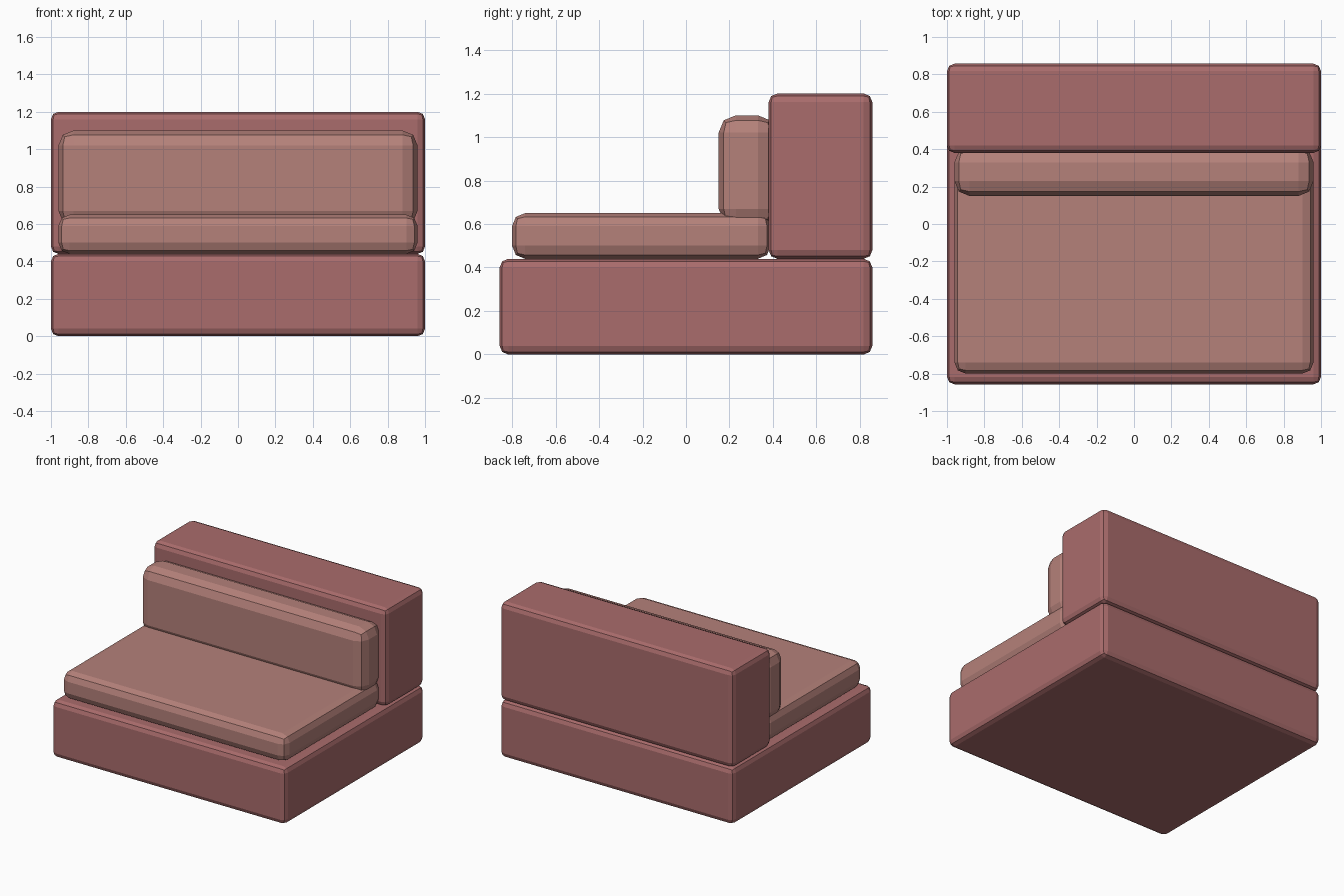
import bpy

if "Cube" in bpy.data.objects:
    bpy.data.objects.remove(bpy.data.objects["Cube"])


def material(name, color):
    mat = bpy.data.materials.new(name)
    mat.diffuse_color = (*color, 1.0)
    mat.use_nodes = True
    mat.node_tree.nodes["Principled BSDF"].inputs["Base Color"].default_value = mat.diffuse_color
    return mat


def padded_block(name, lo, hi, bevel, mat):
    """Box between two corners with edges rounded in two flat steps."""
    centre = [(a + b) / 2 for a, b in zip(lo, hi)]
    size = [b - a for a, b in zip(lo, hi)]
    bpy.ops.mesh.primitive_cube_add(size=1, location=centre)
    ob = bpy.context.object
    ob.name = name
    ob.scale = size
    bpy.ops.object.transform_apply(location=False, rotation=False, scale=True)
    mod = ob.modifiers.new("rounded_edges", 'BEVEL')
    mod.width = bevel
    mod.segments = 2
    ob.data.materials.append(mat)
    return ob


frame_red = material("frame_red", (0.40, 0.15, 0.15))
cushion_pink = material("cushion_pink", (0.46, 0.22, 0.195))

# Upholstered frame
padded_block("base", (-1, -0.857, 0), (1, 0.857, 0.44), 0.04, frame_red)
padded_block("backrest", (-1, 0.38, 0.44), (1, 0.857, 1.2), 0.04, frame_red)

# Loose cushions; the back one sinks slightly into the seat and backrest
padded_block("seat_cushion", (-0.96, -0.80, 0.44), (0.96, 0.39, 0.65), 0.06, cushion_pink)
padded_block("back_cushion", (-0.96, 0.15, 0.59), (0.96, 0.41, 1.1), 0.08, cushion_pink)
